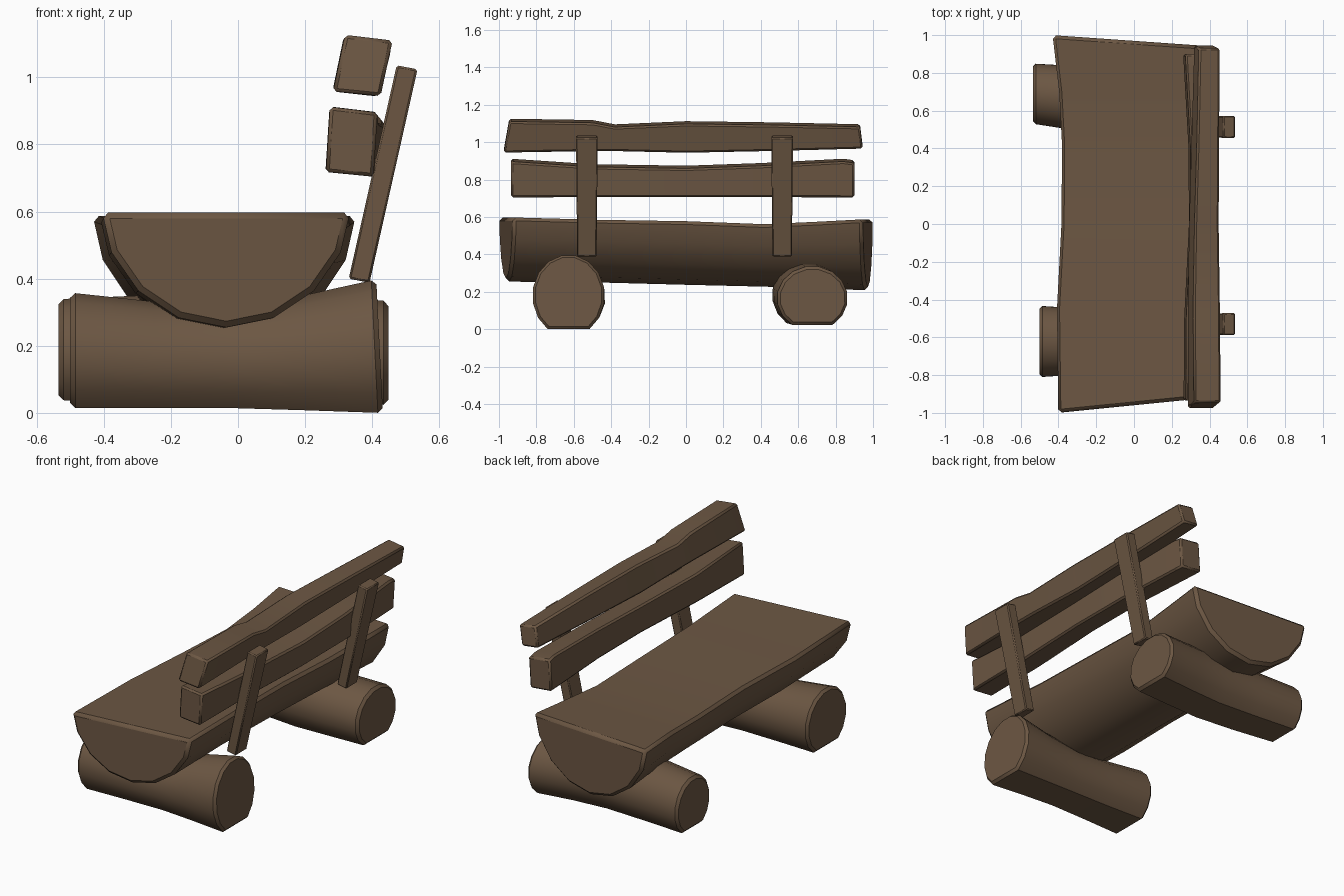
import bpy, bmesh, math

wood = bpy.data.materials.new("brown wood")
wood.diffuse_color = (0.15, 0.095, 0.056, 1)


def loft(name, rings, bevel):
    """Skin a row of equal-sized rings, cap the ends and chamfer sharp edges."""
    bm = bmesh.new()
    vs = [[bm.verts.new(p) for p in r] for r in rings]
    n = len(rings[0])
    for a, b in zip(vs, vs[1:]):
        for i in range(n):
            j = (i + 1) % n
            bm.faces.new((a[i], a[j], b[j], b[i]))
    bm.faces.new(vs[0])
    bm.faces.new(vs[-1])
    bmesh.ops.recalc_face_normals(bm, faces=bm.faces)
    me = bpy.data.meshes.new(name)
    bm.to_mesh(me)
    bm.free()
    me.materials.append(wood)
    ob = bpy.data.objects.new(name, me)
    bpy.context.collection.objects.link(ob)
    mod = ob.modifiers.new("chamfer", 'BEVEL')
    mod.width = bevel
    mod.segments = 1
    mod.limit_method = 'ANGLE'
    mod.angle_limit = math.radians(50)
    bpy.ops.object.select_all(action='DESELECT')
    ob.select_set(True)
    bpy.context.view_layer.objects.active = ob
    bpy.ops.object.shade_smooth_by_angle(angle=math.radians(32))
    return ob


# Seat: half log with its flat side up, ends cut askew
def seat_ring(y, skew, xl, xr, zt, zb):
    cx, w = (xl + xr) / 2, (xr - xl) / 2
    ring = []
    for i in range(9):
        a = math.pi * i / 8
        x = cx - w * math.cos(a)
        z = zt - (zt - zb) * math.sin(a) ** 1.1
        ring.append((x, y + skew * (x - xl), z))
    return ring


loft("seat", [seat_ring(*s) for s in (
    # y, skew, left, right, top, bottom
    (-1.00, 0.10, -0.405, 0.335, 0.598, 0.255),
    (-0.45, 0.00, -0.412, 0.315, 0.585, 0.250),
    (0.00, 0.00, -0.388, 0.310, 0.578, 0.238),
    (0.42, 0.00, -0.385, 0.315, 0.562, 0.228),
    (0.70, 0.00, -0.400, 0.335, 0.575, 0.220),
    (1.00, -0.07, -0.435, 0.352, 0.588, 0.208))], 0.018)


# Foot logs: round logs with a flattened underside
def log_ring(x, cy, ry, zt, zb, lean=0):
    rz = (zt - zb) * 0.55
    cz = zt - rz
    ring = []
    for i in range(14):
        a = math.radians(-55 + 290 * i / 13)
        z = cz + rz * math.sin(a)
        ring.append((x - lean * (z - zb), cy + ry * math.cos(a), z))
    return ring


logs = {
    "front_foot_log": ((-0.50, -0.622, 0.192, 0.362, 0.015),
                       (-0.25, -0.622, 0.175, 0.335, 0.014),
                       (0.00, -0.622, 0.168, 0.325, 0.014),
                       (0.20, -0.624, 0.178, 0.355, 0.008),
                       (0.432, -0.628, 0.195, 0.402, 0.000, 0.05)),
    "rear_foot_log": ((-0.535, 0.690, 0.162, 0.342, 0.038),
                      (-0.25, 0.660, 0.176, 0.355, 0.035),
                      (0.00, 0.642, 0.182, 0.370, 0.033),
                      (0.22, 0.655, 0.184, 0.352, 0.030),
                      (0.448, 0.677, 0.190, 0.337, 0.024)),
}
for name, stations in logs.items():
    loft(name, [log_ring(*s) for s in stations], 0.015)


# Backrest slats: wavy planks
def slat_ring(y_top, y_bot, cx, w, lean, zt, zb):
    h = w / 2
    return [(cx + lean - h, y_top, zt), (cx + lean + h, y_top, zt - 0.017),
            (cx - lean + h, y_bot, zb), (cx - lean - h, y_bot, zb + 0.014)]


loft("upper_slat", [slat_ring(*s) for s in (
    (-0.945, -0.975, 0.372, 0.142, 0.018, 1.127, 0.944),
    (-0.50, -0.50, 0.370, 0.142, 0.016, 1.120, 0.952),
    (-0.38, -0.38, 0.370, 0.140, 0.016, 1.097, 0.952),
    (0.00, 0.00, 0.370, 0.128, 0.016, 1.114, 0.943),
    (0.45, 0.45, 0.378, 0.118, 0.016, 1.108, 0.952),
    (0.93, 0.945, 0.386, 0.110, 0.014, 1.098, 0.965))], 0.010)

loft("lower_slat", [slat_ring(*s) for s in (
    (-0.935, -0.935, 0.339, 0.142, 0.006, 0.913, 0.704),
    (-0.50, -0.50, 0.342, 0.142, 0.006, 0.884, 0.706),
    (0.00, 0.00, 0.364, 0.136, 0.006, 0.876, 0.706),
    (0.40, 0.40, 0.362, 0.136, 0.006, 0.890, 0.706),
    (0.84, 0.84, 0.340, 0.142, 0.006, 0.913, 0.704),
    (0.90, 0.90, 0.337, 0.142, 0.006, 0.905, 0.704))], 0.010)


# Leaning back posts
def post_ring(x, y0, y1, z):
    return [(x, y0, z + 0.012), (x + 0.062, y0, z),
            (x + 0.062, y1, z), (x, y1, z + 0.012)]


for name, y, flare in (("front_post", -0.53, 0.006), ("rear_post", 0.514, 0.0)):
    loft(name, [post_ring(0.330, y - 0.052, y + 0.052, 0.388),
                post_ring(0.473, y - 0.058, y + 0.058, 1.024)], 0.006)
